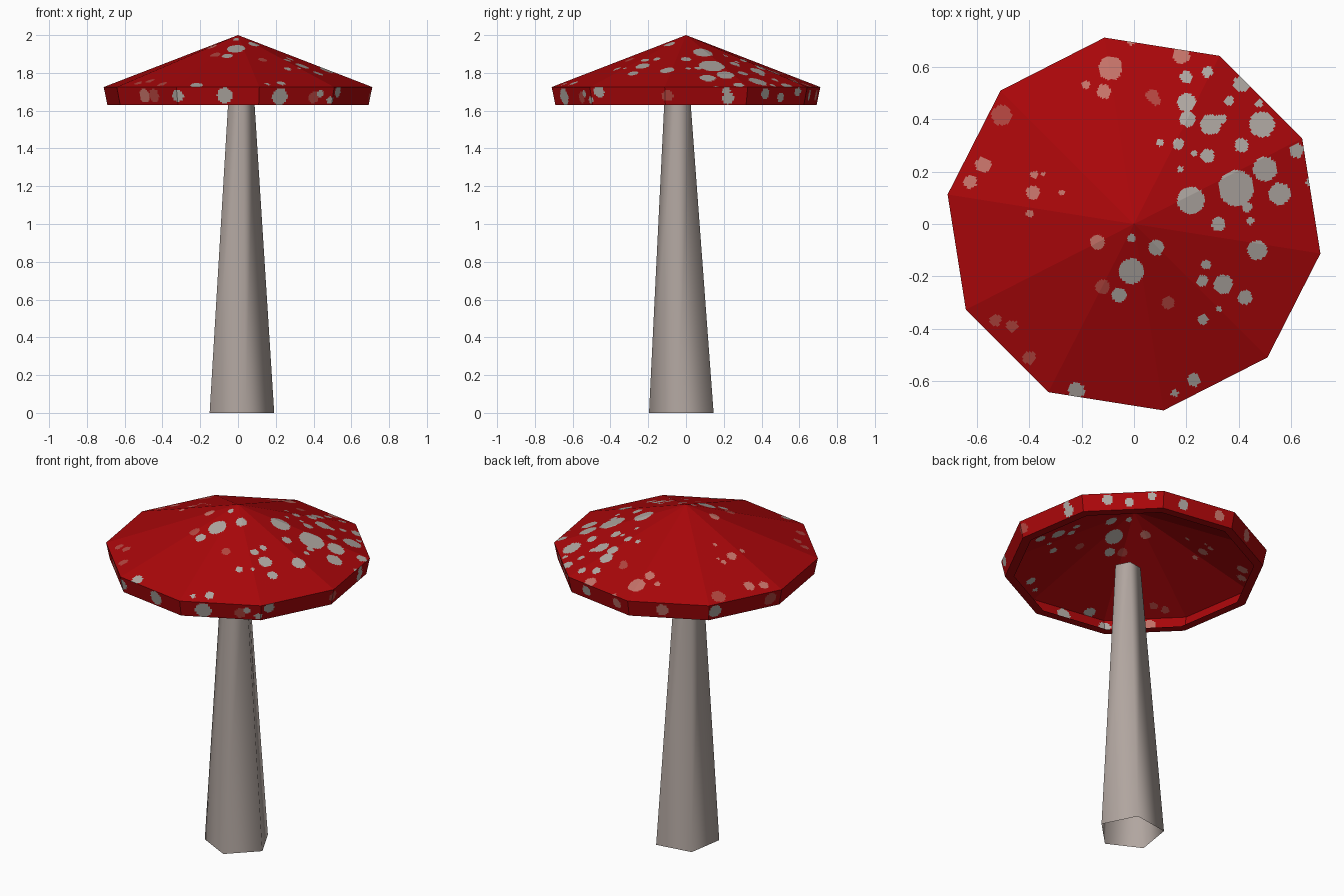
import bpy, bmesh, math
from math import cos, sin, radians, hypot
from mathutils import Vector


def material(name, rgb):
    m = bpy.data.materials.new(name)
    m.diffuse_color = (*rgb, 1)
    return m


RED = material("cap_red", (0.40, 0.002, 0.003))
GREY = material("spot_grey", (0.43, 0.39, 0.36))
PINK = material("spot_pink", (0.56, 0.17, 0.14))
DULL = material("spot_dull_red", (0.45, 0.06, 0.05))
STEM = material("stem_beige", (0.44, 0.38, 0.35))

# Spots on the cone: (x, y, radius) seen from the top
GREY_SPOTS = [
    (.39, .137, .068), (.217, .09, .052), (.488, .38, .049), (.293, .38, .04),
    (.50, .21, .046), (.555, .115, .042), (.62, .28, .027), (.41, .30, .027),
    (.47, -.10, .037), (.323, 0, .027), (-.01, -.18, .048), (.34, -.23, .037),
    (.423, -.28, .027), (.26, -.217, .022), (.275, -.155, .018), (.263, -.363, .02),
    (.23, -.595, .024), (.155, -.645, .014), (-.22, -.635, .03), (.085, -.09, .03),
    (.20, .465, .035), (.205, .40, .03), (.28, .26, .027), (.17, .305, .021),
    (.28, .58, .02), (.362, .472, .018), (.335, .40, .018), (.41, .535, .03),
    (.443, .012, .015), (.43, .065, .02), (.177, .21, .012), (.20, .56, .024),
    (-.057, -.27, .028), (-.01, -.055, .016), (.475, .46, .015),
    (.10, .31, .014), (.23, .27, .012), (.325, -.325, .01), (.67, .16, .014),
]
PINK_SPOTS = [
    (-.09, .595, .046), (-.115, .505, .027), (-.185, .53, .016),
    (-.575, .225, .03), (-.625, .16, .025), (-.385, .12, .026), (-.396, .04, .015),
    (-.275, .12, .011), (-.38, .187, .015), (-.345, .19, .008), (-.14, -.07, .028),
    (.18, .645, .033), (-.01, .70, .018),
]
DULL_SPOTS = [
    (-.505, .415, .038), (-.40, -.51, .025), (-.12, -.24, .028), (.13, -.30, .024),
    (-.53, -.367, .023), (-.465, -.39, .023), (.07, .49, .025), (.085, .47, .018),
]
# Spots on the skirt: (angle in degrees, height, radius)
GREY_RIM = [
    (-117, 1.68, .033), (-96, 1.68, .042), (-71, 1.675, .045), (-51, 1.69, .018),
    (-46, 1.655, .02), (-41, 1.70, .03), (19, 1.665, .032), (18, 1.705, .022),
    (38, 1.69, .03), (48, 1.67, .025), (58, 1.70, .022), (73, 1.68, .03),
    (138, 1.68, .036),
]
PINK_RIM = [(-137, 1.68, .038), (114, 1.68, .035), (92, 1.68, .03)]
DULL_RIM = [(-131, 1.68, .036), (166, 1.68, .036), (-54, 1.67, .03), (-8, 1.68, .03)]


def on_cone(c, spots):
    return any(hypot(c.x - x, c.y - y) < r for x, y, r in spots)


def on_rim(c, spots):
    a = math.atan2(c.y, c.x)
    for deg, z, r in spots:
        d = (a - radians(deg) + math.pi) % (2 * math.pi) - math.pi
        if hypot(0.7 * d, c.z - z) < r:
            return True
    return False


def finish(bm, name, mats):
    mesh = bpy.data.meshes.new(name)
    bm.to_mesh(mesh)
    bm.free()
    for m in mats:
        mesh.materials.append(m)
    ob = bpy.data.objects.new(name, mesh)
    bpy.context.collection.objects.link(ob)
    return ob


# Cap: ten flat sectors, an open cone with a skirt and narrow lip,
# divided finely so the spots can be picked by position
SIDES, SEG, CONE, SKIRT = 10, 46, 90, 12
profile = [(0.72 * i / CONE, 2.0 - 0.275 * i / CONE) for i in range(1, CONE + 1)]
profile += [(0.72 - 0.02 * i / SKIRT, 1.725 - 0.095 * i / SKIRT) for i in range(1, SKIRT + 1)]
profile += [(0.65, 1.63)]

outline = []
corners = [Vector((cos(radians(27 + 36 * k)), sin(radians(27 + 36 * k)))) for k in range(SIDES)]
for k in range(SIDES):
    for j in range(SEG):
        outline.append(corners[k].lerp(corners[(k + 1) % SIDES], j / SEG))

bm = bmesh.new()
apex = bm.verts.new((0, 0, 2.0))
rings = [[bm.verts.new((p.x * r, p.y * r, z)) for p in outline] for r, z in profile]
n = len(outline)
for j in range(n):
    bm.faces.new((apex, rings[0][j], rings[0][(j + 1) % n]))
for i in range(len(rings) - 1):
    a, b = rings[i], rings[i + 1]
    for j in range(n):
        k = (j + 1) % n
        f = bm.faces.new((a[j], b[j], b[k], a[k]))
        c = f.calc_center_median()
        if i < CONE - 1:
            test, groups = on_cone, (GREY_SPOTS, PINK_SPOTS, DULL_SPOTS)
        elif i < CONE - 1 + SKIRT:
            test, groups = on_rim, (GREY_RIM, PINK_RIM, DULL_RIM)
        else:
            continue
        f.material_index = next((m + 1 for m, g in enumerate(groups) if test(c, g)), 0)
finish(bm, "cap", [RED, GREY, PINK, DULL])

# Stem: open five-sided taper, leaning slightly, ending just inside the cap
bm = bmesh.new()
rings = []
for cx, cy, r, z in ((.012, -.016, .182, 0), (.014, -.042, .073, 1.66)):
    rings.append([bm.verts.new((cx + r * cos(radians(63 + 72 * k)),
                                cy + r * sin(radians(63 + 72 * k)), z)) for k in range(5)])
for k in range(5):
    m = (k + 1) % 5
    f = bm.faces.new((rings[0][k], rings[0][m], rings[1][m], rings[1][k]))
    f.smooth = True
finish(bm, "stem", [STEM])
